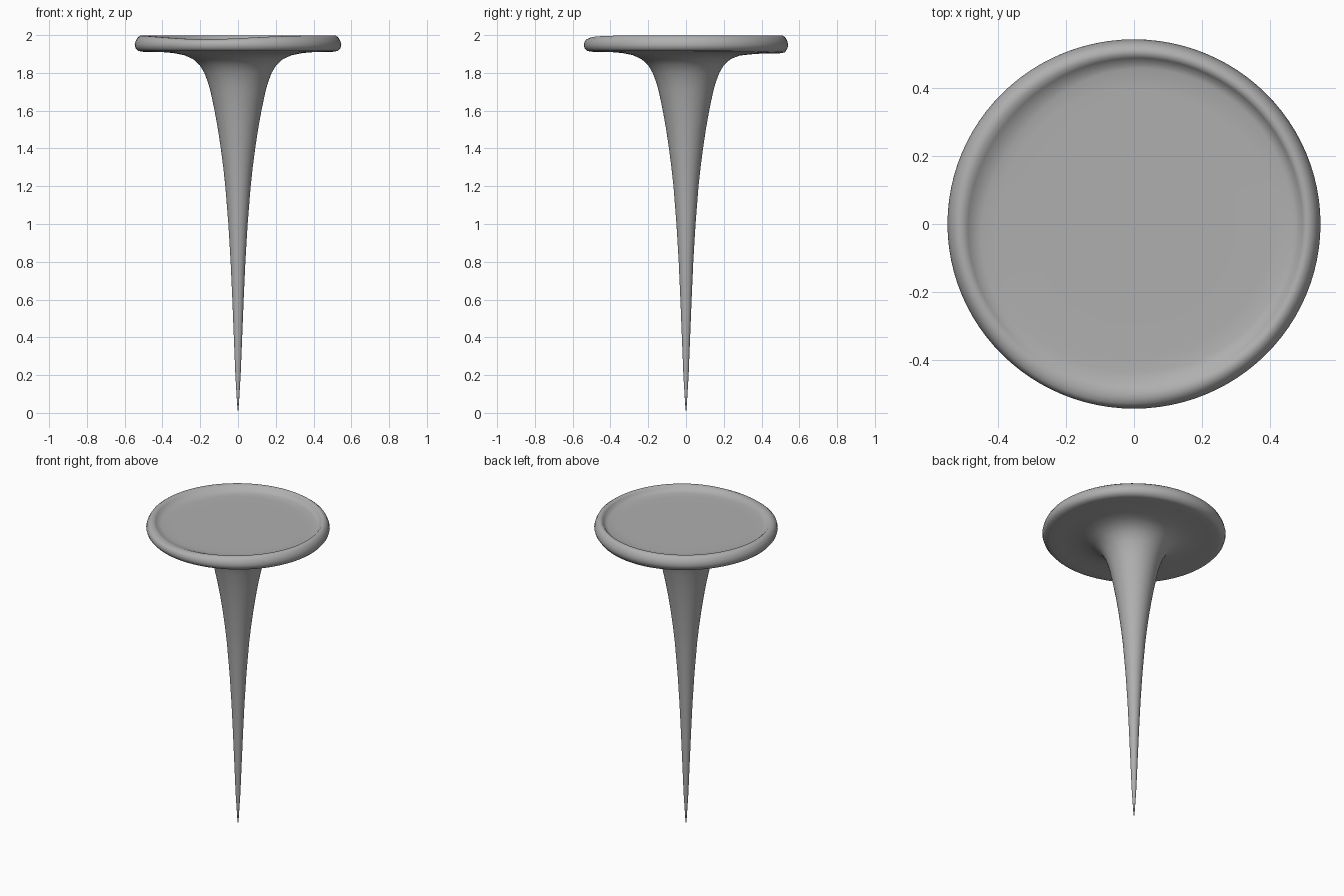
import bpy, bmesh, math

if "Cube" in bpy.data.objects:
    bpy.data.objects.remove(bpy.data.objects["Cube"])

SEGMENTS = 96

# Spike and underside profile: (radius, height)
LOWER = [(0.005, 0.05), (0.014, 0.2), (0.022, 0.4), (0.030, 0.6), (0.039, 0.8),
         (0.051, 1.0), (0.067, 1.2), (0.078, 1.3), (0.091, 1.4), (0.106, 1.5),
         (0.124, 1.6), (0.145, 1.7), (0.159, 1.75), (0.178, 1.8), (0.202, 1.84),
         (0.238, 1.873), (0.285, 1.894), (0.34, 1.905), (0.40, 1.910),
         (0.46, 1.911), (0.505, 1.912)]
# Rounded rim, then the shallow dished top
RIM = [(0.530, 1.917), (0.542, 1.931), (0.547, 1.948), (0.542, 1.968),
       (0.532, 1.987), (0.517, 1.998), (0.503, 1.998)]
DISH = [(0.494, 1.988), (0.484, 1.974), (0.466, 1.967), (0.40, 1.965),
        (0.3, 1.965), (0.2, 1.965), (0.08, 1.965)]


def bump(a, centre, width):
    d = (a - math.radians(centre) + math.pi) % math.tau - math.pi
    return math.exp(-(d / width) ** 2)


def surface_point(r, z, a):
    # The lip sinks at the front left, the underside sags at the back,
    # and the inner wall slopes more gently at the back left and front
    if z > 1.965:
        if r < 0.51:
            soft = bump(a, 145, 0.7) + 0.7 * bump(a, 270, 0.9)
            r -= soft * 0.9 * (0.51 - r)
        z -= 0.6 * (z - 1.965) * bump(a, 250, 0.65)
    if r > 0.25 and z < 1.93:
        z -= 0.008 * bump(a, 90, 0.7) * min(1, (r - 0.25) / 0.1)
    return (r * math.cos(a), r * 0.99 * math.sin(a), z)


bm = bmesh.new()
rings = []
for r, z in LOWER + RIM + DISH:
    rings.append([bm.verts.new(surface_point(r, z, math.tau * i / SEGMENTS))
                  for i in range(SEGMENTS)])
for low, high in zip(rings, rings[1:]):
    for i in range(SEGMENTS):
        j = (i + 1) % SEGMENTS
        bm.faces.new((low[i], low[j], high[j], high[i]))

# Close the point and the centre of the dish
tip = bm.verts.new((0, 0, 0))
middle = bm.verts.new((0, 0, 1.965))
for i in range(SEGMENTS):
    j = (i + 1) % SEGMENTS
    bm.faces.new((tip, rings[0][j], rings[0][i]))
    bm.faces.new((middle, rings[-1][i], rings[-1][j]))
bmesh.ops.recalc_face_normals(bm, faces=bm.faces)
for f in bm.faces:
    f.smooth = True

mesh = bpy.data.meshes.new("nail")
bm.to_mesh(mesh)
bm.free()
nail = bpy.data.objects.new("nail", mesh)
bpy.context.collection.objects.link(nail)

# Dark iron colour
iron = bpy.data.materials.new("iron")
iron.diffuse_color = (0.43, 0.43, 0.43, 1)
iron.use_nodes = True
iron.node_tree.nodes["Principled BSDF"].inputs["Base Color"].default_value = iron.diffuse_color
mesh.materials.append(iron)
